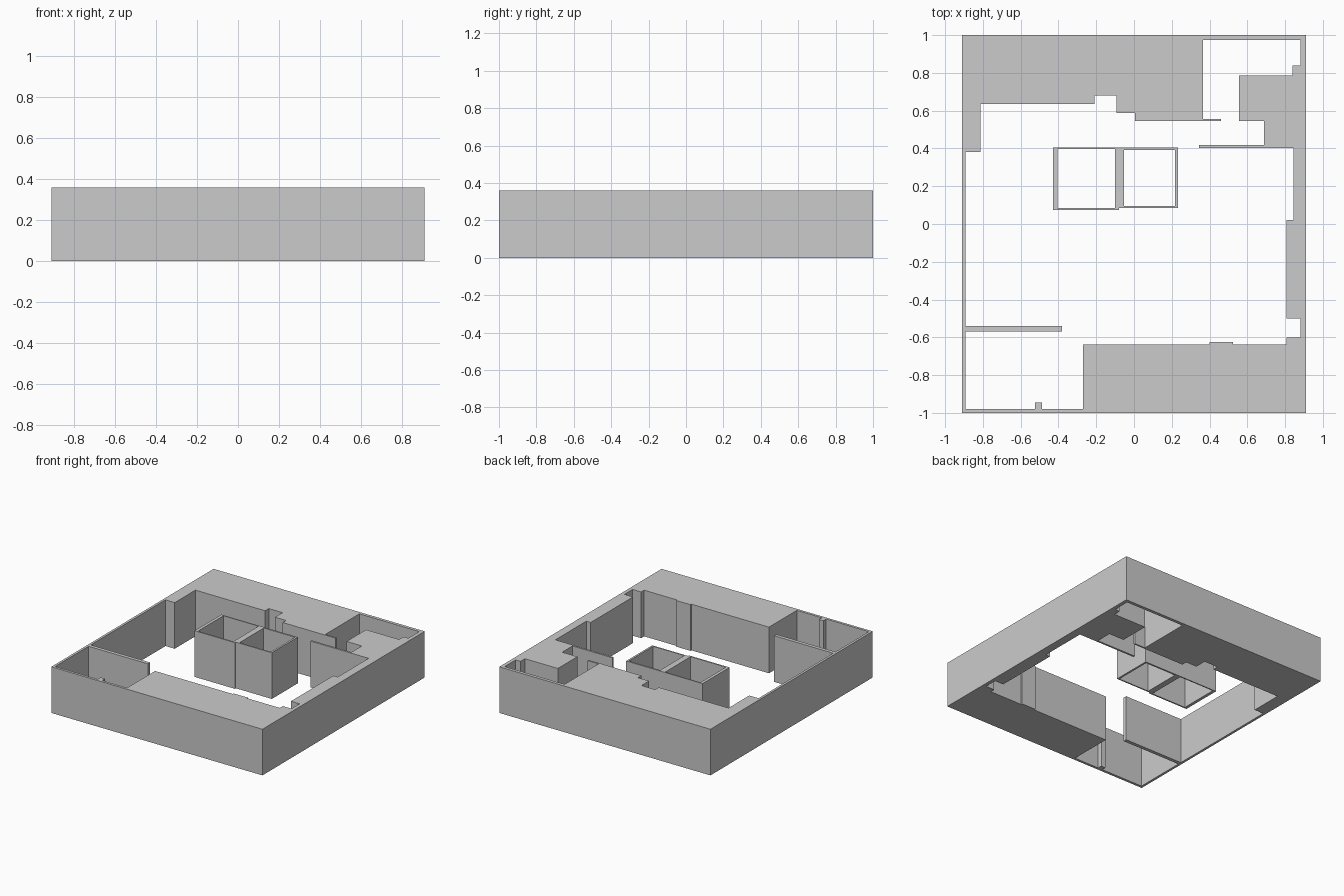
import bpy
import bmesh

if "Cube" in bpy.data.objects:
    bpy.data.objects.remove(bpy.data.objects["Cube"])

HEIGHT = 0.36


def box_loop(x0, x1, y0, y1):
    return [(x0, y0), (x1, y0), (x1, y1), (x0, y1)]


def stepped_loop(x, y, turns):
    """Right-angled outline: each pair moves to a new x, then to a new y."""
    pts = [(x, y)]
    for nx, ny in turns:
        pts += [(nx, y), (nx, ny)]
        x, y = nx, ny
    return pts


def extrude_plan(name, loops):
    """Fill an outline with holes and extrude it to wall height."""
    bm = bmesh.new()
    for pts in loops:
        vs = [bm.verts.new((px, py, 0)) for px, py in pts]
        for a, b in zip(vs, vs[1:] + vs[:1]):
            bm.edges.new((a, b))
    bmesh.ops.triangle_fill(bm, edges=bm.edges[:], use_beauty=True, normal=(0, 0, 1))
    ret = bmesh.ops.extrude_face_region(bm, geom=bm.faces[:], use_keep_orig=True)
    top = [g for g in ret["geom"] if isinstance(g, bmesh.types.BMVert)]
    bmesh.ops.translate(bm, verts=top, vec=(0, 0, HEIGHT))
    bmesh.ops.recalc_face_normals(bm, faces=bm.faces[:])
    me = bpy.data.meshes.new(name)
    bm.to_mesh(me)
    bm.free()
    ob = bpy.data.objects.new(name, me)
    bpy.context.collection.objects.link(ob)
    return ob


# Outer walls: rectangular block with the room outline cut through it
room = stepped_loop(-0.892, 0.38, [
    # back wall steps
    (-0.812, 0.635), (-0.21, 0.68), (-0.092, 0.587), (0.004, 0.545),
    (0.46, 0.557),
    # back right side room and its doorway
    (0.365, 0.975), (0.882, 0.84), (0.84, 0.785), (0.556, 0.545),
    (0.687, 0.418), (0.343, 0.403),
    # right wall recesses
    (0.845, 0.022), (0.807, -0.5), (0.882, -0.6), (0.807, -0.637),
    # front wall
    (0.523, -0.626), (0.40, -0.637), (-0.27, -0.98), (-0.486, -0.945),
    (-0.524, -0.98),
    # front left partition
    (-0.892, -0.568), (-0.38, -0.54),
])
room.append((-0.892, -0.54))
extrude_plan("outer_walls", [box_loop(-0.911, 0.911, -1, 1), room])

# Central core: two shafts side by side, the left one slightly deeper
core = [(-0.428, 0.075), (-0.08, 0.075), (-0.08, 0.086),
        (0.232, 0.086), (0.232, 0.406), (-0.428, 0.406)]
extrude_plan("central_core", [core,
                              box_loop(-0.404, -0.10, 0.086, 0.397),
                              box_loop(-0.053, 0.217, 0.096, 0.393)])
